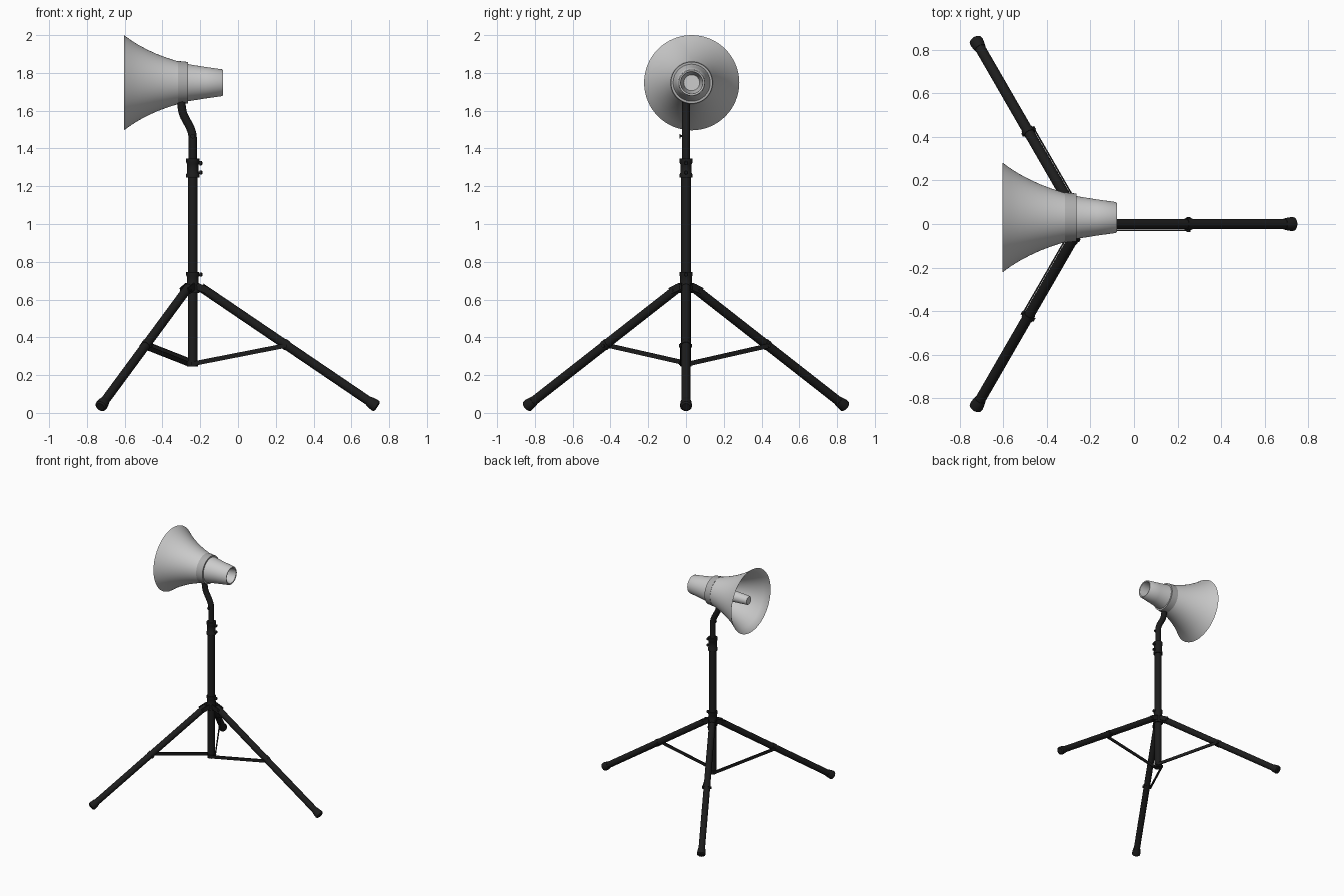
import bpy, bmesh, math
from mathutils import Vector, Matrix

if "Cube" in bpy.data.objects:
    bpy.data.objects.remove(bpy.data.objects["Cube"])

PX = -0.24                      # pole axis x
HY, HZ = 0.03, 1.748            # horn axis y, z


def material(name, v):
    m = bpy.data.materials.new(name)
    m.diffuse_color = (v, v, v, 1)
    m.use_nodes = True
    m.node_tree.nodes["Principled BSDF"].inputs["Base Color"].default_value = m.diffuse_color
    return m


BLACK = material("black_paint", 0.012)
BAND = material("band_grey", 0.42)


def finish(name, bm, mat=None):
    bmesh.ops.remove_doubles(bm, verts=bm.verts, dist=1e-6)
    bmesh.ops.recalc_face_normals(bm, faces=bm.faces)
    me = bpy.data.meshes.new(name)
    bm.to_mesh(me)
    bm.free()
    ob = bpy.data.objects.new(name, me)
    bpy.context.collection.objects.link(ob)
    if mat:
        me.materials.append(mat)
    bpy.ops.object.select_all(action='DESELECT')
    bpy.context.view_layer.objects.active = ob
    ob.select_set(True)
    bpy.ops.object.shade_smooth_by_angle(angle=math.radians(35))
    return ob


def lathe(name, profile, origin, axis, mat=None, n=32, closed=False):
    """Spin (distance along axis, radius) points around an axis."""
    bm = bmesh.new()
    pts = list(profile) + ([profile[0]] if closed else [])
    vs = [bm.verts.new((r, 0, t)) for t, r in pts]
    es = [bm.edges.new(p) for p in zip(vs, vs[1:])]
    bmesh.ops.spin(bm, geom=vs + es, cent=(0, 0, 0), axis=(0, 0, 1),
                   angle=math.tau, steps=n, use_merge=True)
    bmesh.ops.dissolve_degenerate(bm, edges=bm.edges, dist=1e-6)
    rot = Vector(axis).to_track_quat('Z', 'Y').to_matrix().to_4x4()
    bm.transform(Matrix.Translation(origin) @ rot)
    return finish(name, bm, mat)


def rod(name, p, q, r, mat=BLACK, n=20):
    d = Vector(q) - Vector(p)
    return lathe(name, [(0, 0), (0, r), (d.length, r), (d.length, 0)], p, d, mat, n)


def bar(name, p, q, thick, height, mat=BLACK):
    p, q = Vector(p), Vector(q)
    d = (q - p).normalized()
    side = Vector((0, 0, 1)).cross(d).normalized()
    m = Matrix((d, side, d.cross(side))).transposed().to_4x4()
    bm = bmesh.new()
    bmesh.ops.create_cube(bm, size=1)
    bm.transform(Matrix.Translation((p + q) / 2) @ m
                 @ Matrix.Diagonal(((q - p).length, thick, height, 1)))
    return finish(name, bm, mat)


# Horn: outer flare, inside of the mouth, central tube and rear recess
flare = [(-.604, .252), (-.565, .224), (-.525, .199), (-.48, .175),
         (-.43, .152), (-.38, .133), (-.33, .117), (-.264, .098)]
inner = [(x + .002, r - .005) for x, r in flare[:-1]]
horn = ([(-.585, 0), (-.585, .03), (-.58, .034), (-.33, .05)] + inner[::-1]
        + flare + [(-.17, .083), (-.084, .071), (-.079, .067), (-.081, .059),
                   (-.22, .042), (-.22, 0)])
lathe("horn", horn, (0, HY, HZ), (1, 0, 0), n=64)
lathe("horn_band", [(-.317, .106), (-.317, .115), (-.264, .110), (-.264, .09)],
      (0, HY, HZ), (1, 0, 0), BAND, 64, closed=True)

# Main pole and its bent neck
rod("main_pole", (PX, 0, .25), (PX, 0, 1.30), .026, n=32)
cu = bpy.data.curves.new("neck", 'CURVE')
cu.dimensions = '3D'
cu.bevel_depth = .022
cu.bevel_resolution = 5
cu.use_fill_caps = True
sp = cu.splines.new('BEZIER')
path = [((PX, 1.25), (PX, 1.20), (PX, 1.32)), ((PX, 1.45), (PX, 1.40), (PX, 1.50)),
        ((-.285, 1.57), (-.265, 1.53), (-.297, 1.595)),
        ((-.30, 1.655), (-.30, 1.63), (-.30, 1.67))]
sp.bezier_points.add(len(path) - 1)
for b, (c, l, r) in zip(sp.bezier_points, path):
    b.co, b.handle_left, b.handle_right = [(x, 0, z) for x, z in (c, l, r)]
neck = bpy.data.objects.new("neck", cu)
bpy.context.collection.objects.link(neck)
cu.materials.append(BLACK)

# Clamp collar with flanges, and leg hub
lathe("clamp_collar", [(1.245, .02), (1.245, .035), (1.262, .035), (1.27, .03),
                       (1.318, .03), (1.326, .035), (1.347, .035), (1.347, .02)],
      (PX, 0, 0), (0, 0, 1), BLACK)
lathe("leg_hub", [(.635, .025), (.635, .036), (.67, .036), (.68, .031),
                  (.72, .031), (.728, .034), (.747, .034), (.747, .025)],
      (PX, 0, 0), (0, 0, 1), BLACK)
rod("pole_foot_cap", (PX, 0, .245), (PX, 0, .275), .029)

# Tightening screws
for name, z in (("upper_screw", 1.322), ("lower_screw", 1.272), ("hub_screw", .732)):
    lathe(name, [(.02, 0), (.02, .006), (.036, .006), (.036, .011), (.048, .011),
                 (.051, .007), (.051, 0)], (PX, 0, z), (1, 0, 0), BLACK, 16)
lathe("neck_pin", [(.015, 0), (.015, .005), (.03, .005), (.03, .012),
                   (.035, .012), (.035, 0)], (PX, 0, 1.465), (0, -1, 0), BLACK, 16)

# Three legs with feet, hub brackets and braces
for i in range(3):
    a = math.tau * i / 3
    u = Vector((math.cos(a), math.sin(a), 0))
    s = Vector((math.sin(a), -math.cos(a), 0))

    def at(rad, z, side=0):
        return Vector((PX, 0, z)) + u * rad + s * side

    top, end = at(.045, .664), at(.968, .038)
    d = (end - top).normalized()
    rod(f"leg_{i}", top, end, .024)
    lathe(f"foot_{i}", [(-.045, .02), (-.045, .026), (-.03, .029), (-.005, .032),
                        (.005, .031), (.012, .022), (.012, 0)], end, d, BLACK, 24)
    for k in (-1, 1):
        bar(f"hub_bracket_{i}_{k}", at(.02, .672, k * .024),
            at(.085, .645, k * .024), .006, .036)
    rod(f"hub_bolt_{i}", at(.07, .649, -.031), at(.07, .649, .031), .008, n=12)
    c = at(.49, .362)
    rod(f"brace_clip_{i}", c - d * .014, c + d * .014, .027)
    rod(f"brace_bolt_{i}", at(.49, .355, -.033), at(.49, .355, .036), .009, n=12)
    bar(f"brace_{i}", at(.0, .26, .029), at(.495, .357, .029), .007, .024)
    rod(f"brace_pivot_{i}", at(.0, .262, .02), at(.0, .262, .036), .009, n=12)
